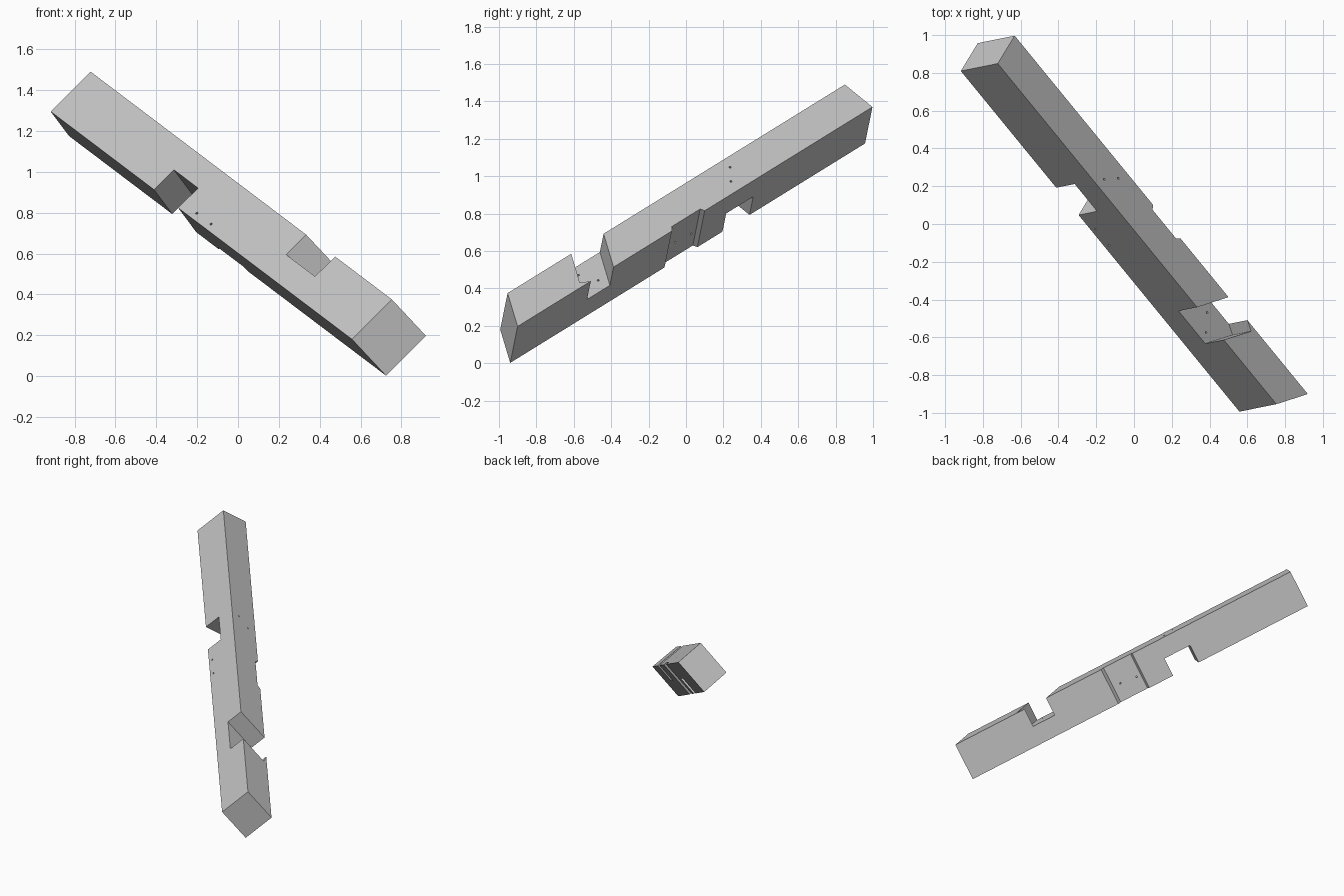
import bpy, bmesh
from mathutils import Vector, Matrix

cube = bpy.data.objects.get("Cube")
if cube:
    bpy.data.objects.remove(cube, do_unlink=True)

# Beam frame: x runs down the length, y through the thickness, z across the height
LENGTH, THICK, HEIGHT, HALF = 2.583, 0.21, 0.279, 0.139
SKEW = 0.64
along = Vector((0.571, -0.698, -0.4316)).normalized()
up = Vector((0.699, 0.143, 0.699))
up = (up - along * up.dot(along)).normalized()
through = up.cross(along)
frame = Matrix((along, through, up)).transposed().to_4x4()
frame.translation = Vector((-0.917, 0.81, 1.295))

wood = bpy.data.materials.new("plain grey")
wood.use_nodes = True
GREY = (0.55, 0.55, 0.55, 1)
wood.diffuse_color = GREY
wood.node_tree.nodes["Principled BSDF"].inputs["Base Color"].default_value = GREY


def finish(name, bm):
    bmesh.ops.recalc_face_normals(bm, faces=bm.faces)
    mesh = bpy.data.meshes.new(name)
    bm.to_mesh(mesh)
    bm.free()
    mesh.materials.append(wood)
    ob = bpy.data.objects.new(name, mesh)
    ob.matrix_world = frame
    bpy.context.collection.objects.link(ob)
    return ob


def prism(name, outline, low, high):
    """Extrude a plan outline (length, thickness) over the height."""
    bm = bmesh.new()
    face = bm.faces.new([bm.verts.new((x, y, low)) for x, y in outline])
    new = bmesh.ops.extrude_face_region(bm, geom=[face])["geom"]
    top = [v for v in new if isinstance(v, bmesh.types.BMVert)]
    bmesh.ops.translate(bm, verts=top, vec=(0, 0, high - low))
    return finish(name, bm)


def bore(name, centre, axis):
    """Small drilled hole."""
    bm = bmesh.new()
    turn = Vector((0, 0, 1)).rotation_difference(Vector(axis)).to_matrix().to_4x4()
    bmesh.ops.create_cone(bm, cap_ends=True, segments=12, radius1=0.006,
                          radius2=0.006, depth=0.06,
                          matrix=Matrix.Translation(centre) @ turn)
    return finish(name, bm)


# Beam with square upper end and mitred lower end
beam = prism("timber_beam", [(0, 0), (LENGTH, 0), (LENGTH + SKEW * THICK, THICK),
                             (0, THICK)], 0, HEIGHT)

# Square notch below, skewed notch above, shallow housing behind
e = 0.05
cutters = [
    prism("lower_notch", [(0.885, -e), (1.092, -e), (1.092, THICK + e),
                          (0.885, THICK + e)], -e, HALF),
    prism("upper_notch", [(1.848 - SKEW * e, -e), (2.095 - SKEW * e, -e),
                          (2.213, 0.182), (2.077, 0.25), (1.848 + SKEW * 0.25, 0.25)],
          HALF, HEIGHT + e),
    prism("back_housing", [(1.295, THICK - 0.024), (1.513, THICK - 0.024),
                           (1.555, THICK + 0.02), (1.275, THICK + 0.02)],
          -e, HEIGHT + e),
]

# Peg holes in pairs on each face
for x, z in [(1.209, 0.035), (1.332, 0.035)]:
    cutters.append(bore("front_hole", (x, 0, z), (0, 1, 0)))
for x, z in [(1.33, 0.11), (1.455, 0.123)]:
    cutters.append(bore("back_hole", (x, THICK - 0.024, z), (0, 1, 0)))
for x, y in [(0.941, 0.062), (1.013, 0.14)]:
    cutters.append(bore("top_hole", (x, y, HEIGHT), (0, 0, 1)))
for x, y in [(2.006, 0.145), (2.064, 0.052)]:
    cutters.append(bore("notch_hole", (x, y, HALF), (0, 0, 1)))

for cutter in cutters:
    cutter.hide_render = True
    mod = beam.modifiers.new(cutter.name, 'BOOLEAN')
    mod.operation = 'DIFFERENCE'
    mod.solver = 'EXACT'
    mod.object = cutter

# Bake the cuts and discard the cutters
bpy.context.view_layer.update()
graph = bpy.context.evaluated_depsgraph_get()
cut_mesh = bpy.data.meshes.new_from_object(beam.evaluated_get(graph))
beam.modifiers.clear()
beam.data = cut_mesh
for cutter in cutters:
    bpy.data.objects.remove(cutter, do_unlink=True)
